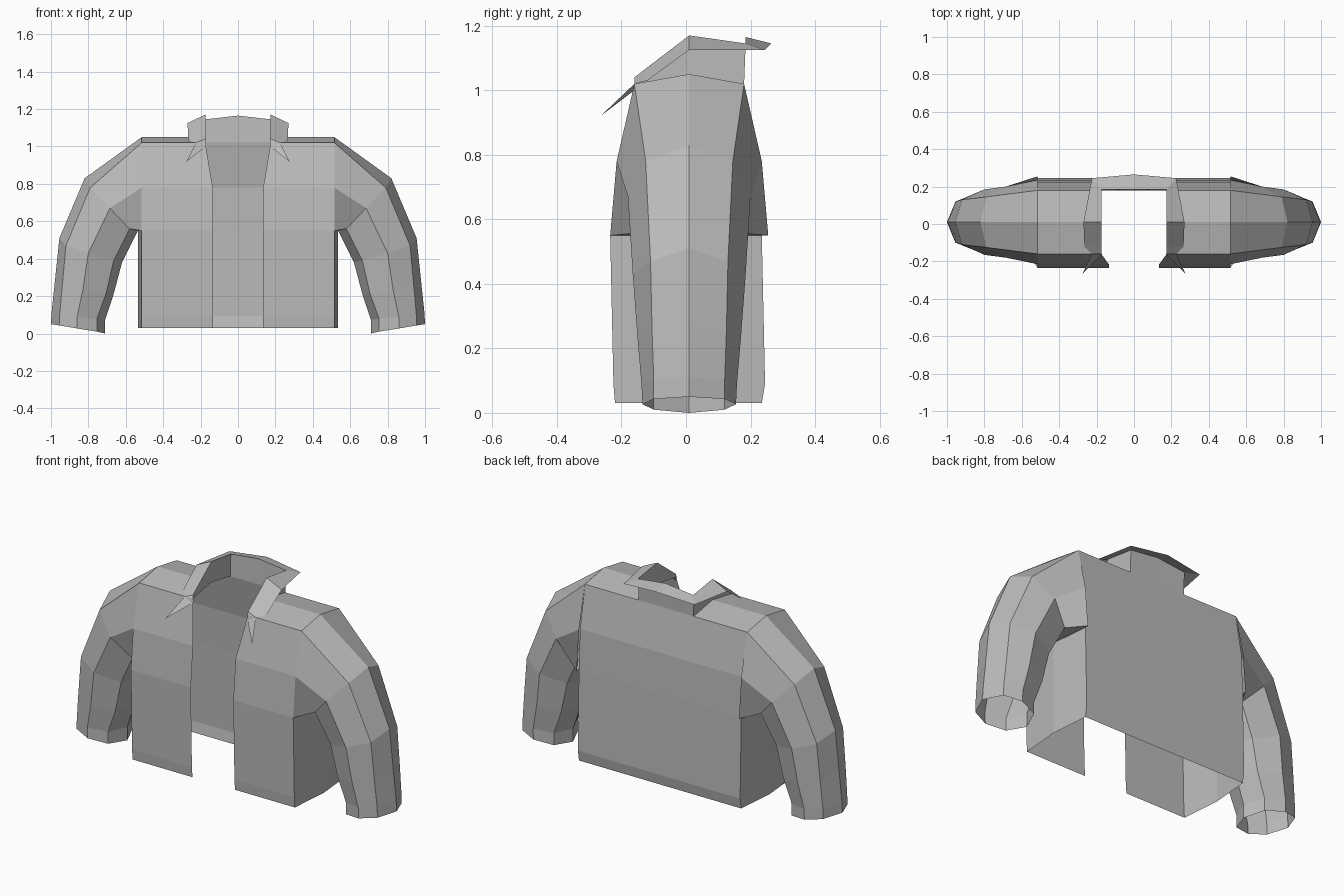
import bpy

cloth = bpy.data.materials.new("grey cloth")
cloth.diffuse_color = (0.5, 0.5, 0.5, 1)


def loft(name, rows, flip=False):
    """Skin a grid of points, then mirror it across x = 0."""
    n = len(rows[0])
    verts = [p for row in rows for p in row]
    faces = []
    for i in range(len(rows) - 1):
        for j in range(n - 1):
            a, b = i * n + j, (i + 1) * n + j
            ids = (a, a + 1, b + 1, b)
            # drop repeated points so collapsed quads become triangles
            f, seen = [], set()
            for k in ids:
                if verts[k] not in seen:
                    seen.add(verts[k])
                    f.append(k)
            if len(f) > 2:
                faces.append(f[::-1] if flip else f)
    mesh = bpy.data.meshes.new(name)
    mesh.from_pydata(verts, [], faces)
    mesh.materials.append(cloth)
    ob = bpy.data.objects.new(name, mesh)
    bpy.context.collection.objects.link(ob)
    mod = ob.modifiers.new("mirror", 'MIRROR')
    mod.merge_threshold = 0.0005
    return ob


# Torso profile: height, front depth, back depth, opening edge
profile = [(0.03, -0.22, 0.235, 0.135), (0.09, -0.225, 0.245, 0.135),
           (0.55, -0.235, 0.235, 0.135), (0.78, -0.215, 0.225, 0.135),
           (1.02, -0.16, 0.18, 0.175)]
SIDE = 0.515

loft("front_panel", [[(e, f, z), (SIDE, f, z)] for z, f, b, e in profile])
loft("back_panel", [[(SIDE, b, z), (0.175, b, z), (0, b, z)] for z, f, b, e in profile])
loft("side_panel", [[(SIDE, f, z), (0.535, 0.01, z), (SIDE, b, z)]
                    for z, f, b, e in profile[:3]])

# Shoulder tops
loft("shoulder", [[(0.175, y, z), (SIDE, y, z)]
                  for y, z in ((-0.16, 1.02), (0.01, 1.05), (0.18, 1.02))])

# Neck: low wall from the shoulder up to the collar fold
fold = [(0.175, -0.16, 1.04), (0.175, 0.01, 1.17), (0.175, 0.185, 1.145), (0, 0.185, 1.165)]
loft("neck", [[(0.175, -0.16, 1.02), (0.175, 0.01, 1.05), (0.175, 0.18, 1.02), (0, 0.18, 1.02)],
              fold])

# Collar folded outward, with pointed lapel tip
loft("collar", [[(0.225, -0.16, 1.02), (0.265, -0.12, 1.03), (0.27, 0.01, 1.125),
                 (0.225, 0.245, 1.125), (0, 0.265, 1.145)],
                [(0.175, -0.16, 1.04), (0.175, -0.12, 1.07)] + fold[1:]])
loft("collar_tip", [[(0.17, -0.16, 1.0), (0.275, -0.265, 0.92)],
                    [(0.175, -0.16, 1.04), (0.225, -0.16, 1.02)]])


def ring(pts):
    """Front half given from top to underside; the back half mirrors it."""
    return pts + [(x, 0.02 - y, z) for x, y, z in pts[-2::-1]]


# Sleeve rings from shoulder to cuff: top, upper front, front, inner front, inner
shoulder = [(SIDE, 0.01, 1.05), (SIDE, -0.16, 1.02), (SIDE, -0.215, 0.78),
            (SIDE, -0.235, 0.55), (0.535, 0.01, 0.55)]
arm = [((0.82, 0.83), (0.79, 0.78), (0.685, 0.67), (0.58, 0.56), (0.535, 0.55)),
       ((0.955, 0.51), (0.92, 0.47), (0.80, 0.43), (0.665, 0.39), (0.62, 0.38)),
       ((0.98, 0.27), (0.94, 0.25), (0.83, 0.23), (0.705, 0.215), (0.665, 0.21)),
       ((0.997, 0.11), (0.953, 0.105), (0.86, 0.09), (0.755, 0.078), (0.71, 0.075)),
       ((1.0, 0.05), (0.955, 0.043), (0.86, 0.027), (0.755, 0.01), (0.71, 0.0))]
depth = [(-0.125, -0.18, -0.13), (-0.11, -0.165, -0.11), (-0.105, -0.15, -0.105),
         (-0.10, -0.138, -0.10), (-0.10, -0.135, -0.10)]
rings = [ring(shoulder)]
for pts, d in zip(arm, depth):
    ys = (0.01,) + d + (0.01,)
    rings.append(ring([(x, y, z) for (x, z), y in zip(pts, ys)]))
loft("sleeve", rings)
